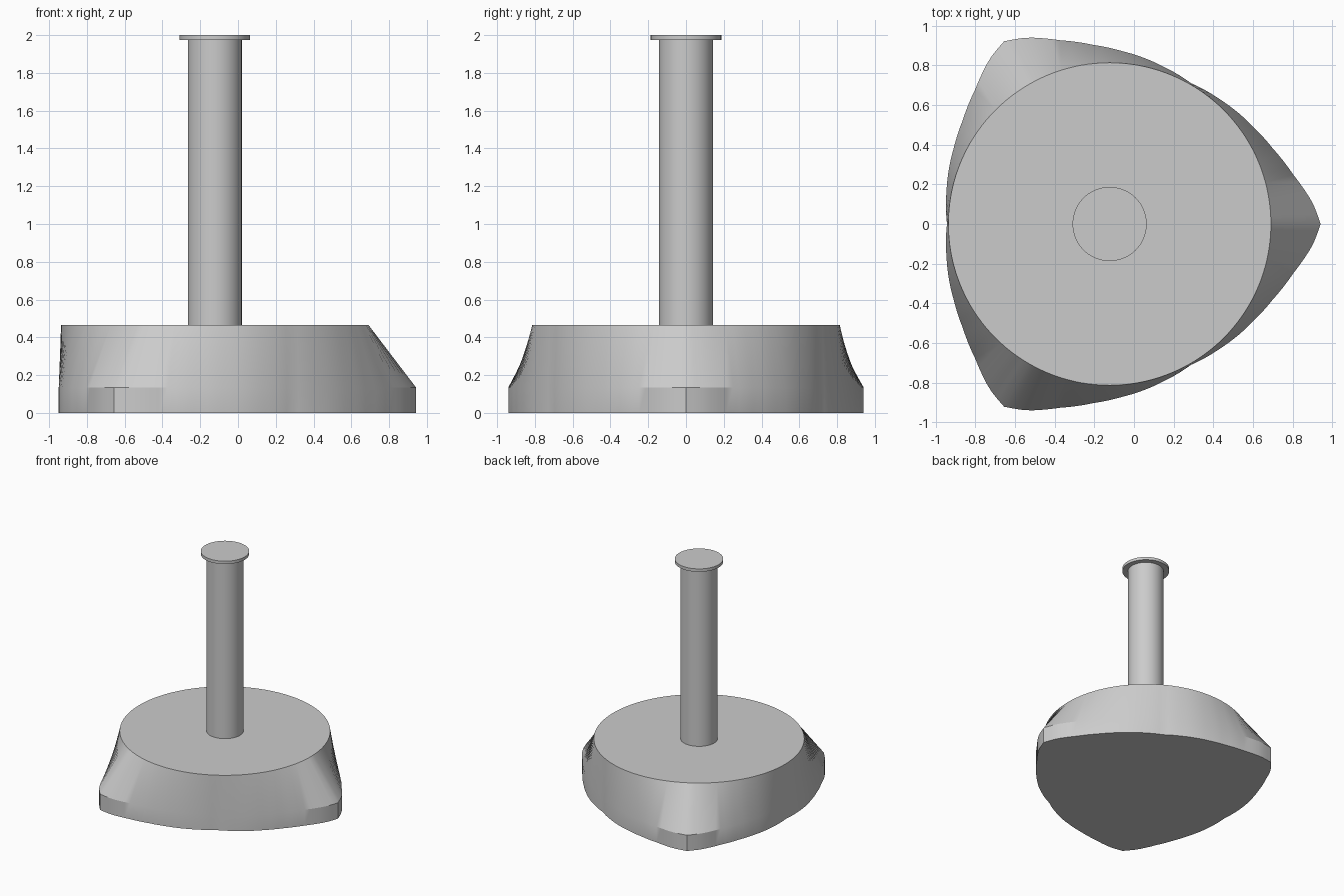
import bpy, bmesh, math

cube = bpy.data.objects.get("Cube")
if cube:
    bpy.data.objects.remove(cube, do_unlink=True)

CX = -0.123          # shared axis of base, stem and cap
SEGMENTS = 144

grey = bpy.data.materials.new("plain grey")
grey.use_nodes = True
colour = (0.6, 0.6, 0.6, 1)
grey.diffuse_color = colour
grey.node_tree.nodes["Principled BSDF"].inputs["Base Color"].default_value = colour


def finish(obj, name):
    obj.name = name
    obj.data.materials.append(grey)
    bpy.ops.object.select_all(action='DESELECT')
    bpy.context.view_layer.objects.active = obj
    obj.select_set(True)
    bpy.ops.object.shade_smooth_by_angle(angle=math.radians(25))


def disc(name, radius, bottom, top):
    bpy.ops.mesh.primitive_cylinder_add(vertices=72, radius=radius, depth=top - bottom,
                                        location=(CX, 0, (bottom + top) / 2))
    finish(bpy.context.object, name)


# Rounded triangle: (degrees away from a corner, radius)
LOBE = [(0, 1.065), (6.2, 1.029), (15, 0.96), (24.7, 0.908),
        (34, 0.875), (49, 0.839), (60, 0.821)]


def lobe_radius(degrees):
    a = degrees % 120
    a = min(a, 120 - a)
    for (a0, r0), (a1, r1) in zip(LOBE, LOBE[1:]):
        if a <= a1:
            t = (a - a0) / (a1 - a0)
            return 1 / ((1 - t) / r0 + t / r1)
    return LOBE[-1][1]


# Base: upright triangular rim lofted into a round top
bm = bmesh.new()
rings = []
for z, radius in [(0, lobe_radius), (0.135, lobe_radius), (0.465, lambda d: 0.814)]:
    ring = []
    for i in range(SEGMENTS):
        d = 360 * i / SEGMENTS
        r, a = radius(d), math.radians(d)
        ring.append(bm.verts.new((CX + r * math.cos(a), r * math.sin(a), z)))
    rings.append(ring)
for low, high in zip(rings, rings[1:]):
    for i in range(SEGMENTS):
        j = (i + 1) % SEGMENTS
        bm.faces.new((low[i], low[j], high[j], high[i]))
bm.faces.new(rings[0][::-1])
bm.faces.new(rings[-1])
mesh = bpy.data.meshes.new("base")
bm.to_mesh(mesh)
bm.free()
base = bpy.data.objects.new("base", mesh)
bpy.context.collection.objects.link(base)
finish(base, "base")

# Stem and its flat cap
disc("stem", 0.143, 0.465, 1.975)
disc("stem_cap", 0.187, 1.975, 2.0)
